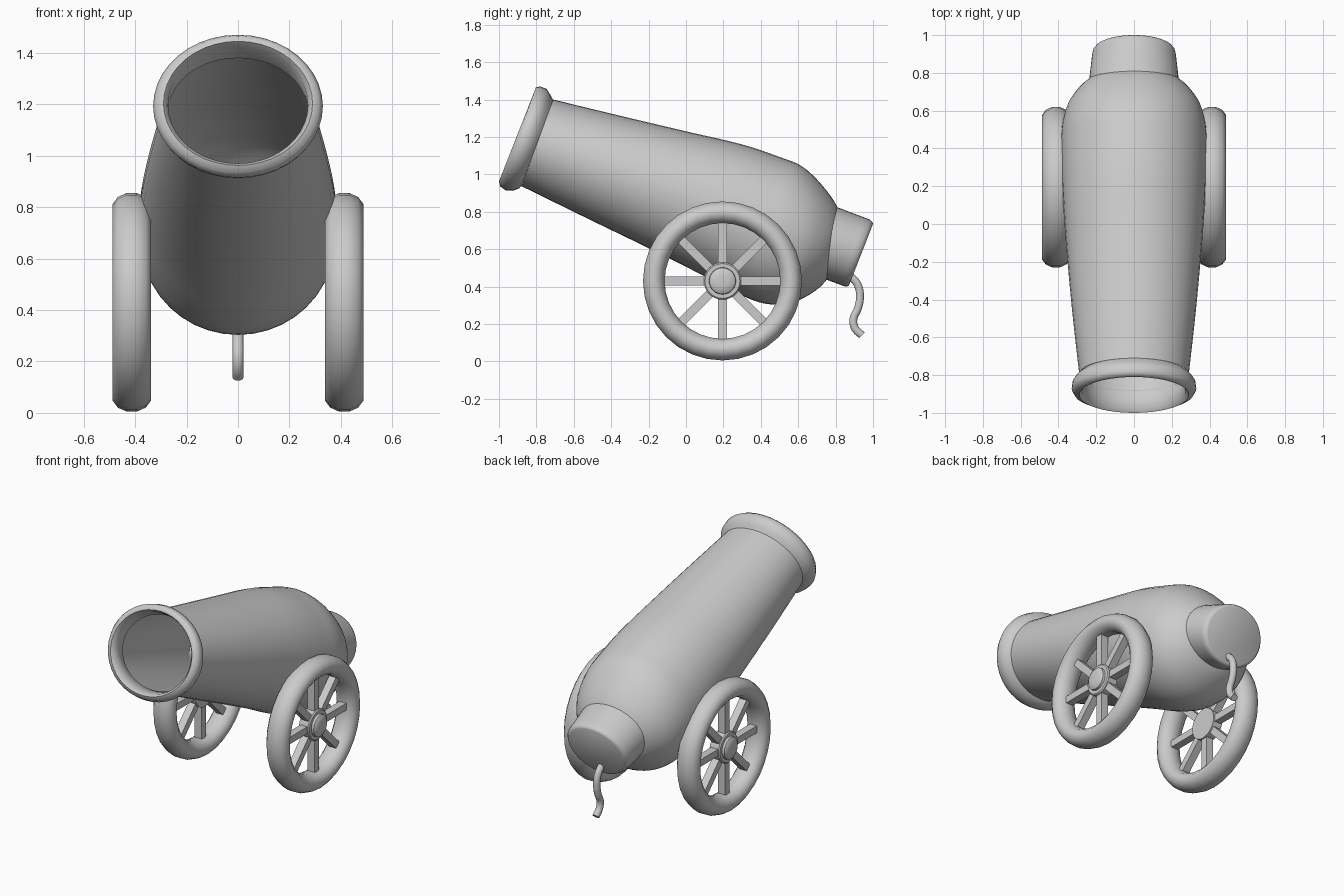
import bpy, bmesh
from math import sin, cos, pi
from mathutils import Vector, Matrix

if "Cube" in bpy.data.objects:
    bpy.data.objects.remove(bpy.data.objects["Cube"])

SEG = 40


def finish(name, bm, angle=40):
    bmesh.ops.recalc_face_normals(bm, faces=bm.faces)
    me = bpy.data.meshes.new(name)
    bm.to_mesh(me)
    bm.free()
    ob = bpy.data.objects.new(name, me)
    bpy.context.collection.objects.link(ob)
    bpy.ops.object.select_all(action='DESELECT')
    ob.select_set(True)
    bpy.context.view_layer.objects.active = ob
    bpy.ops.object.shade_smooth_by_angle(angle=angle * pi / 180)
    return ob


def smooth_rows(rows, steps):
    """Catmull-Rom resampling of the loft stations."""
    out = []
    for i in range(len(rows) - 1):
        p = [rows[max(0, min(len(rows) - 1, i + k))] for k in (-1, 0, 1, 2)]
        for s in range(steps):
            t = s / steps
            out.append([0.5 * (2 * b + (c - a) * t + (2*a - 5*b + 4*c - d) * t**2
                               + (3*b - a - 3*c + d) * t**3) for a, b, c, d in zip(*p)])
    return out + [rows[-1]]


def loft(name, rows, closed=False, cap_end=False, angle=40):
    """Ellipse per row: top y, top z, bottom y, bottom z, half width in x."""
    bm = bmesh.new()
    rings = []
    for ty, tz, by, bz, hw in rows:
        top, bot = Vector((0, ty, tz)), Vector((0, by, bz))
        mid, up = (top + bot) / 2, (top - bot) / 2
        rings.append([bm.verts.new(mid + up * cos(a) + Vector((hw * sin(a), 0, 0)))
                      for a in (2 * pi * k / SEG for k in range(SEG))])
    pairs = list(zip(rings, rings[1:])) + ([(rings[-1], rings[0])] if closed else [])
    for r, q in pairs:
        for k in range(SEG):
            n = (k + 1) % SEG
            bm.faces.new((r[k], r[n], q[n], q[k]))
    if cap_end:
        bm.faces.new(rings[-1])
    return finish(name, bm, angle)


# barrel: open shell with a rounded rear
loft("barrel", smooth_rows([
    (-.71, 1.40, -.88, .937, .29),
    (-.36, 1.315, -.55, .775, .328),
    (0, 1.23, -.21, .61, .36),
    (.30, 1.16, .07, .47, .38),
    (.50, 1.093, .27, .365, .387),
    (.62, 1.043, .43, .307, .38),
    (.725, .945, .58, .318, .34),
    (.81, .823, .72, .40, .24),
    (.84, .70, .79, .50, .12)], 4), cap_end=True)

# rolled lip at the muzzle
loft("muzzle_rim", [
    (-.71, 1.395, -.88, .940, .285),
    (-.725, 1.425, -.892, .925, .305),
    (-.745, 1.457, -.925, .912, .325),
    (-.78, 1.47, -.965, .915, .33),
    (-.803, 1.465, -.993, .935, .315),
    (-.81, 1.445, -1.0, .962, .29),
    (-.79, 1.425, -.98, .97, .272),
    (-.72, 1.38, -.89, .955, .272)], closed=True, angle=60)

# short plug at the rear
loft("breech_plug", [
    (.78, .835, .70, .455, .24),
    (.96, .767, .83, .408, .222),
    (.985, .757, .852, .40, .217),
    (.997, .745, .867, .402, .205),
    (1.0, .735, .873, .41, .195)], cap_end=True, angle=50)

# fuse hanging from the plug
cu = bpy.data.curves.new("fuse", 'CURVE')
cu.dimensions = '3D'
cu.bevel_depth = .022
cu.bevel_resolution = 3
cu.use_fill_caps = True
path = [(.88, .455), (.918, .41), (.93, .34), (.918, .28), (.895, .225), (.905, .175), (.94, .14)]
sp = cu.splines.new('BEZIER')
sp.bezier_points.add(len(path) - 1)
for p, (y, z) in zip(sp.bezier_points, path):
    p.co = (0, y, z)
    p.handle_left_type = p.handle_right_type = 'AUTO'
sp.resolution_u = 5
bpy.context.collection.objects.link(bpy.data.objects.new("fuse", cu))


def spin(name, profile, x, closed):
    """Turn an (x offset, radius) profile around the wheel axle."""
    bm = bmesh.new()
    cy, cz, n = .195, .43, 32
    rings = [[bm.verts.new((x + px, cy + r * cos(2 * pi * k / n), cz + r * sin(2 * pi * k / n)))
              for k in range(n)] for px, r in profile]
    pairs = list(zip(rings, rings[1:])) + ([(rings[-1], rings[0])] if closed else [])
    for r, q in pairs:
        for k in range(n):
            m = (k + 1) % n
            bm.faces.new((r[k], r[m], q[m], q[k]))
    if not closed:
        bm.faces.new(rings[0])
        bm.faces.new(rings[-1])
    return finish(name, bm)


# two wheels: rim, hub and eight spokes each
for side, s in (("left", -1), ("right", 1)):
    x = s * .413
    rim = [(.077 * cos(a), .367 + .06 * sin(a)) for a in (2 * pi * (k + .5) / 12 for k in range(12))]
    spin(side + "_wheel_rim", rim, x, True)
    hub = [(-.035, .1), (.03, .1), (.037, .093), (.037, .072), (.052, .07), (.062, .055), (.066, .03)]
    spin(side + "_wheel_hub", [(s * px, r) for px, r in hub], x, False)
    bm = bmesh.new()
    for k in range(8):
        bmesh.ops.create_cube(bm, size=1, matrix=Matrix.Translation((x, .195, .43))
                              @ Matrix.Rotation(k * pi / 4, 4, 'X')
                              @ Matrix.Translation((0, 0, .195))
                              @ Matrix.Diagonal((.05, .046, .27, 1)))
    finish(side + "_wheel_spokes", bm)
